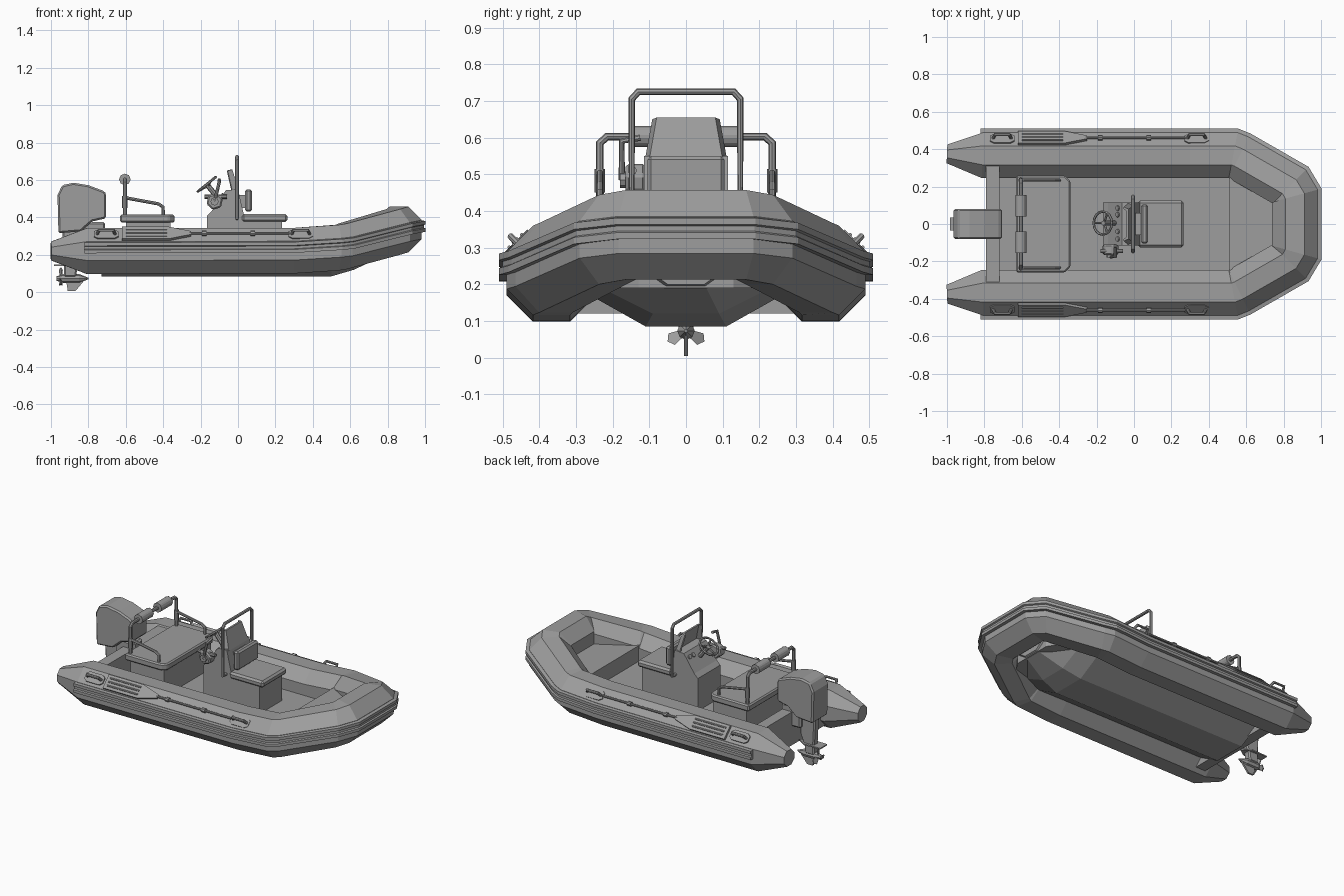
import bpy, bmesh, math
from mathutils import Vector as V

cube = bpy.data.objects.get("Cube")
if cube:
    bpy.data.objects.remove(cube, do_unlink=True)

GREY = (0.34, 0.34, 0.34, 1)
mat = bpy.data.materials.new("plain grey")
mat.use_nodes = True
mat.diffuse_color = GREY
mat.node_tree.nodes["Principled BSDF"].inputs["Base Color"].default_value = GREY


def finish(name, me, mirror=False, bevel=0):
    bm = bmesh.new()
    bm.from_mesh(me)
    bmesh.ops.recalc_face_normals(bm, faces=bm.faces)
    bm.to_mesh(me)
    bm.free()
    me.materials.clear()
    me.materials.append(mat)
    ob = bpy.data.objects.new(name, me)
    bpy.context.collection.objects.link(ob)
    if bevel:
        m = ob.modifiers.new("bevel", 'BEVEL')
        m.width, m.segments, m.limit_method = bevel, 1, 'ANGLE'
    if mirror:
        m = ob.modifiers.new("mirror", 'MIRROR')
        m.use_axis = (False, True, False)
        m.use_mirror_merge = False
    return ob


def loft(name, rings, **kw):
    n = len(rings[0])
    faces = [(i * n + j, i * n + (j + 1) % n, (i + 1) * n + (j + 1) % n, (i + 1) * n + j)
             for i in range(len(rings) - 1) for j in range(n)]
    faces += [tuple(range(n)), tuple(range((len(rings) - 1) * n, len(rings) * n))]
    me = bpy.data.meshes.new(name)
    me.from_pydata([tuple(p) for r in rings for p in r], [], faces)
    return finish(name, me, **kw)


def extrude(name, pts, vec, **kw):
    return loft(name, [[V(p) for p in pts], [V(p) + V(vec) for p in pts]], **kw)


def side_profile(name, xz, half, **kw):
    return extrude(name, [(x, -half, z) for x, z in xz], (0, 2 * half, 0), **kw)


def plan(name, xy, z0, z1, **kw):
    return extrude(name, [(x, y, z0) for x, y in xy], (0, 0, z1 - z0), **kw)


def box(name, x0, x1, y0, y1, z0, z1, **kw):
    return plan(name, [(x0, y0), (x1, y0), (x1, y1), (x0, y1)], z0, z1, **kw)


def pipe(name, pts, r, cyclic=False, res=2, **kw):
    cu = bpy.data.curves.new(name, 'CURVE')
    cu.dimensions, cu.bevel_depth, cu.bevel_resolution = '3D', r, res
    cu.use_fill_caps = not cyclic
    sp = cu.splines.new('POLY')
    sp.points.add(len(pts) - 1)
    for p, co in zip(sp.points, pts):
        p.co = (*co, 1)
    sp.use_cyclic_u, sp.use_smooth = cyclic, False
    tmp = bpy.data.objects.new(name + "_path", cu)
    bpy.context.collection.objects.link(tmp)
    me = bpy.data.meshes.new_from_object(tmp.evaluated_get(bpy.context.evaluated_depsgraph_get()))
    bpy.data.objects.remove(tmp, do_unlink=True)
    return finish(name, me, **kw)


# Inflatable collar: x, y, z, scale along one side, then mirrored
half = [(-1, .375, .22, .41), (-.81, .367, .22, 1), (.3, .367, .222, 1), (.53, .367, .238, 1),
        (.56, .355, .245, 1), (.83, .20, .322, 1), (.86, .15, .335, 1)]
path = half + [(x, -y, z, s) for x, y, z, s in reversed(half)]


def sweep(name, path, section):
    rings = []
    for i, (x, y, z, s) in enumerate(path):
        c = V((x, y))
        a = V(path[max(i - 1, 0)][:2])
        b = V(path[min(i + 1, len(path) - 1)][:2])
        d0 = (c - a).normalized() if i else (b - c).normalized()
        d1 = (b - c).normalized() if i < len(path) - 1 else d0
        d = (d0 + d1).normalized()
        out = V((-d.y, d.x)) / d.dot(d0)
        rings.append([(x + out.x * u * s, y + out.y * u * s, z + w * s) for u, w in section])
    return loft(name, rings)


R = .122 / math.cos(math.pi / 8)
sweep("collar_tube", path, [(R * math.cos((k + .5) * math.pi / 4), R * math.sin((k + .5) * math.pi / 4))
                            for k in range(8)])
rail = [(-.82,) + half[1][1:]] + path[2:-2] + [(-.82, -.367, .22, 1)]
sweep("rub_rail", rail, [(.11, -.012), (.143, -.012), (.143, .006), (.134, .010), (.134, .024),
                         (.143, .028), (.143, .046), (.11, .05)])

# Rigid hull: x, keel half width, keel z, chine half width, chine z, top z
loft("hull", [[(x, -k, kz), (x, k, kz), (x, c, cz), (x, c, t), (x, -c, t), (x, -c, cz)]
              for x, k, kz, c, cz, t in [(-.73, .11, .085, .27, .175, .2), (.5, .11, .085, .27, .175, .2),
                                         (.62, .09, .12, .25, .2, .24), (.79, .05, .2, .12, .25, .28)]])
bow = [(.51, .285), (.57, .275), (.74, .19), (.78, .13)]
plan("bow_platform", bow + [(x, -y) for x, y in reversed(bow)], .19, .305)
box("transom", -.79, -.72, -.335, .335, .12, .335)

# Stern bench with back rail and arm rests
box("bench_base", -.6, -.36, -.24, .24, .19, .375)
plan("bench_lid", [(-.63, -.26), (-.37, -.26), (-.34, -.23), (-.34, .23), (-.37, .26), (-.63, .26)],
     .372, .415, bevel=.008)
pipe("bench_back_rail", [(-.605, -.235, .41), (-.605, -.235, .585), (-.605, -.215, .603),
                         (-.605, .215, .603), (-.605, .235, .585), (-.605, .235, .41)], .011)
pipe("back_cushion", [(-.605, .04, .603), (-.605, .155, .603)], .031, mirror=True, bevel=.005)
pipe("arm_rest", [(-.605, .235, .505), (-.425, .235, .472), (-.4, .235, .455), (-.4, .235, .41)],
     .009, mirror=True)
pipe("rail_sleeve", [(-.605, .235, .45), (-.605, .235, .515)], .014, mirror=True)

# Console, forward seat and windscreen
side_profile("console", [(-.165, .19), (-.165, .41), (-.14, .435), (-.065, .545), (0, .55),
                         (.03, .42), (.03, .19)], .115)
box("seat_base", .02, .235, -.115, .115, .19, .38)
box("seat_lid", .02, .265, -.125, .125, .375, .418, bevel=.012)
box("seat_backrest", .038, .075, -.105, .105, .43, .55, bevel=.01)
box("backrest_mount", .0, .045, -.06, .06, .45, .52)
loft("windscreen", [[(-.03, -.112, .54), (.005, -.1, .54), (.005, .1, .54), (-.03, .112, .54),
                     (-.035, .104, .54), (-.007, .092, .54), (-.007, -.092, .54), (-.035, -.104, .54)],
                    [(-.055, -.092, .65), (-.03, -.08, .655), (-.03, .08, .655), (-.055, .092, .65),
                     (-.06, .084, .65), (-.042, .072, .655), (-.042, -.072, .655), (-.06, -.084, .65)]])
pipe("grab_hoop", [(-.005, -.11, .395), (-.005, -.148, .395), (-.005, -.148, .705), (-.005, -.13, .725),
                   (-.005, .13, .725), (-.005, .148, .705), (-.005, .148, .395), (-.005, .11, .395)], .01)

# Steering wheel on its tilted column, gauges on the dash
hub, wn, wu = V((-.167, .005, .577)), V((-.63, 0, .78)), V((.78, 0, .63))


def on_wheel(a, r):
    return hub + wu * math.cos(a) * r + V((0, math.sin(a) * r, 0))


pipe("steering_wheel", [on_wheel(k * math.pi / 8, .062) for k in range(16)], .007, cyclic=True, res=1)
for k in range(3):
    pipe("wheel_spoke", [hub - wn * .012, on_wheel(math.pi + k * math.tau / 3, .062)], .006, res=1)
pipe("steering_column", [hub - wn * .005, hub - wn * .1], .014)
dash_n = V((-.826, 0, .563))
for y in (-.08, -.04, .05, .085):
    p = V((-.085, y, .516))
    pipe("gauge", [p - dash_n * .01, p + dash_n * .008], .014)

# Side throttle control
side = [(-.125 + .046 * math.cos(k * math.pi / 3 + .3), -.165, .485 + .046 * math.sin(k * math.pi / 3 + .3))
        for k in range(6)]
extrude("throttle_box", side, (0, .055, 0), bevel=.008)
pipe("throttle_pivot", [(-.125, -.16, .485), (-.125, -.18, .485)], .022)
pipe("throttle_lever", [(-.125, -.175, .485), (-.1, -.175, .59), (-.1, -.125, .6)], .009)
pipe("throttle_grip", [(-.18, -.145, .51), (-.06, -.145, .51)], .011)

# Fittings on the sloping outer facet of the collar
def facet(x, u, n):
    c = .7071
    return V((x, .453 + c * (u + n), .306 + c * (n - u)))


UP = facet(0, 0, 1) - facet(0, 0, 0)
for x in (-.705, .335):
    oval = [(-.065, -.018), (-.045, -.032), (.045, -.032), (.065, -.018),
            (.065, .018), (.045, .032), (-.045, .032), (-.065, .018)]
    extrude("handle_plate", [facet(x + a, b, -.003) for a, b in oval], UP * .012, mirror=True)
    pipe("grab_handle", [facet(x - .05, 0, 0), facet(x - .038, 0, .036), facet(x + .038, 0, .036),
                         facet(x + .05, 0, 0)], .009, mirror=True)
pad = [(-.62, -.045), (-.37, -.045), (-.25, -.012), (-.25, .012), (-.37, .045), (-.62, .045)]
extrude("step_pad", [facet(a, b, -.003) for a, b in pad], UP * .02, mirror=True)
for u in (-.024, 0, .024):
    pipe("pad_rib", [facet(-.6, u, .017), facet(-.38, u, .017)], .005, res=1, mirror=True)
pipe("life_line", [facet(-.26, 0, .012), facet(.275, 0, .012)], .007, mirror=True)
for x in (-.18, .08):
    pipe("line_clip", [facet(x - .012, 0, .012), facet(x + .012, 0, .012)], .014, mirror=True)

# Outboard engine
side_profile("engine_cowl", [(-.965, .52), (-.94, .572), (-.88, .585), (-.8, .572), (-.715, .54), (-.705, .525),
                             (-.705, .395), (-.78, .378), (-.84, .325), (-.96, .315)], .08, bevel=.03)
side_profile("engine_leg", [(-.94, .33), (-.83, .34), (-.83, .2), (-.86, .13), (-.865, .08), (-.93, .08),
                            (-.93, .14)], .024, bevel=.008)
box("engine_bracket", -.85, -.71, -.045, .045, .24, .375, bevel=.01)
plan("cavitation_plate", [(-.985, -.035), (-.87, -.04), (-.81, 0), (-.87, .04), (-.985, .035)], .14, .148)
loft("gear_case", [[(x, r * math.cos(k * math.pi / 4), .073 + r * math.sin(k * math.pi / 4)) for k in range(8)]
                   for x, r in [(-.97, .012), (-.93, .024), (-.85, .024), (-.8, .004)]])
side_profile("skeg", [(-.92, .07), (-.82, .065), (-.87, .005), (-.91, .005)], .006)
for k in range(3):
    a = math.pi / 2 + k * math.tau / 3
    r, t = V((0, math.cos(a), math.sin(a))), V((.4, -math.sin(a), math.cos(a))) * .018
    c = V((-.95, 0, .073))
    extrude("propeller_blade", [c + r * .01 - t * .5, c + r * .045 - t, c + r * .058, c + r * .045 + t,
                                c + r * .01 + t * .5], (.006, 0, 0))
